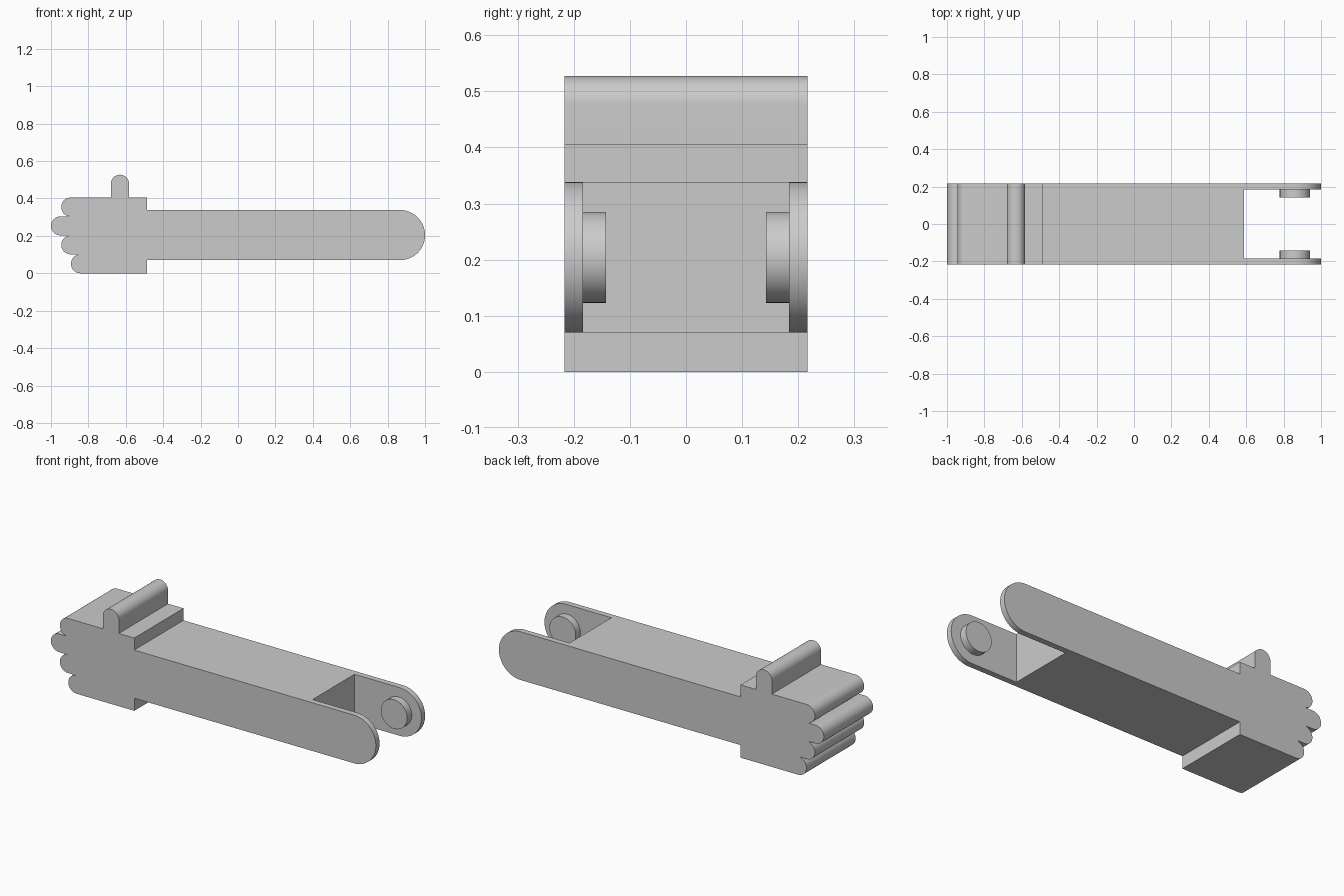
import bpy, bmesh
from math import sin, cos, pi, radians
from mathutils import Matrix

cube = bpy.data.objects.get("Cube")
if cube:
    bpy.data.objects.remove(cube)

grey = bpy.data.materials.new("plain_grey")
grey.use_nodes = True
colour = (0.6, 0.6, 0.6, 1)
grey.diffuse_color = colour
grey.node_tree.nodes["Principled BSDF"].inputs["Base Color"].default_value = colour

HALF_WIDTH = 0.2165
INNER = 0.184      # inner face of the fork cheeks
AXIS_Z = 0.204     # centre line of the arm


def arc(cx, cz, r, start, end, steps=24):
    """Points of an arc in the xz plane, angles in degrees."""
    angles = [radians(start + (end - start) * i / steps) for i in range(steps + 1)]
    return [(cx + r * cos(a), cz + r * sin(a)) for a in angles]


def finish(name, bm):
    bmesh.ops.recalc_face_normals(bm, faces=bm.faces)
    mesh = bpy.data.meshes.new(name)
    bm.to_mesh(mesh)
    bm.free()
    mesh.materials.append(grey)
    obj = bpy.data.objects.new(name, mesh)
    bpy.context.collection.objects.link(obj)
    return obj


def extrude(name, outline, y0, y1):
    """Extrude an xz outline from y0 to y1."""
    bm = bmesh.new()
    face = bm.faces.new([bm.verts.new((x, y0, z)) for x, z in outline])
    new = bmesh.ops.extrude_face_region(bm, geom=[face])["geom"]
    bmesh.ops.translate(bm, vec=(0, y1 - y0, 0),
                        verts=[v for v in new if isinstance(v, bmesh.types.BMVert)])
    return finish(name, bm)


def activate(obj):
    bpy.ops.object.select_all(action='DESELECT')
    obj.select_set(True)
    bpy.context.view_layer.objects.active = obj


# Side outline: palm, rounded arm end, thumb, then four knuckles downwards
outline = [(-0.487, 0), (-0.487, 0.07)]
outline += arc(0.866, AXIS_Z, 0.134, -90, 90, 40)
outline += [(-0.487, 0.338), (-0.487, 0.405), (-0.582, 0.405)]
outline += arc(-0.631, 0.478, 0.049, 0, 180)
outline += [(-0.68, 0.405)]
r = 0.405 / 8
previous = None
for i, tip in enumerate((-0.945, -1.0, -0.945, -0.893)):
    cx, cz = tip + r, 0.405 - r * (2 * i + 1)
    points = arc(cx, cz, r, 90, 270)
    # Equal heights meet at the notch, so the shared point is kept once
    if previous is not None and abs(previous - cx) < 0.001:
        points = points[1:]
    outline += points
    previous = cx

arm = extrude("arm_and_hand", outline, -HALF_WIDTH, HALF_WIDTH)

# Fork slot between the two cheeks
cutter = extrude("slot_cutter", [(0.588, -0.2), (1.2, -0.2), (1.2, 0.7), (0.588, 0.7)],
                 -INNER, INNER)
cutter.hide_render = True
slot = arm.modifiers.new("slot", 'BOOLEAN')
slot.operation = 'DIFFERENCE'
slot.solver = 'EXACT'
slot.object = cutter
activate(arm)
bpy.ops.object.modifier_apply(modifier=slot.name)
bpy.data.objects.remove(cutter)
bpy.ops.object.shade_smooth_by_angle(angle=radians(30))

# Hinge pins on the inside of each cheek
for side, name in ((-1, "front_pin"), (1, "back_pin")):
    bm = bmesh.new()
    bmesh.ops.create_cone(bm, cap_ends=True, segments=48, radius1=0.081,
                          radius2=0.081, depth=0.057,
                          matrix=Matrix.Translation((0.86, side * 0.1715, AXIS_Z))
                          @ Matrix.Rotation(pi / 2, 4, 'X'))
    pin = finish(name, bm)
    activate(pin)
    bpy.ops.object.shade_smooth_by_angle(angle=radians(30))
